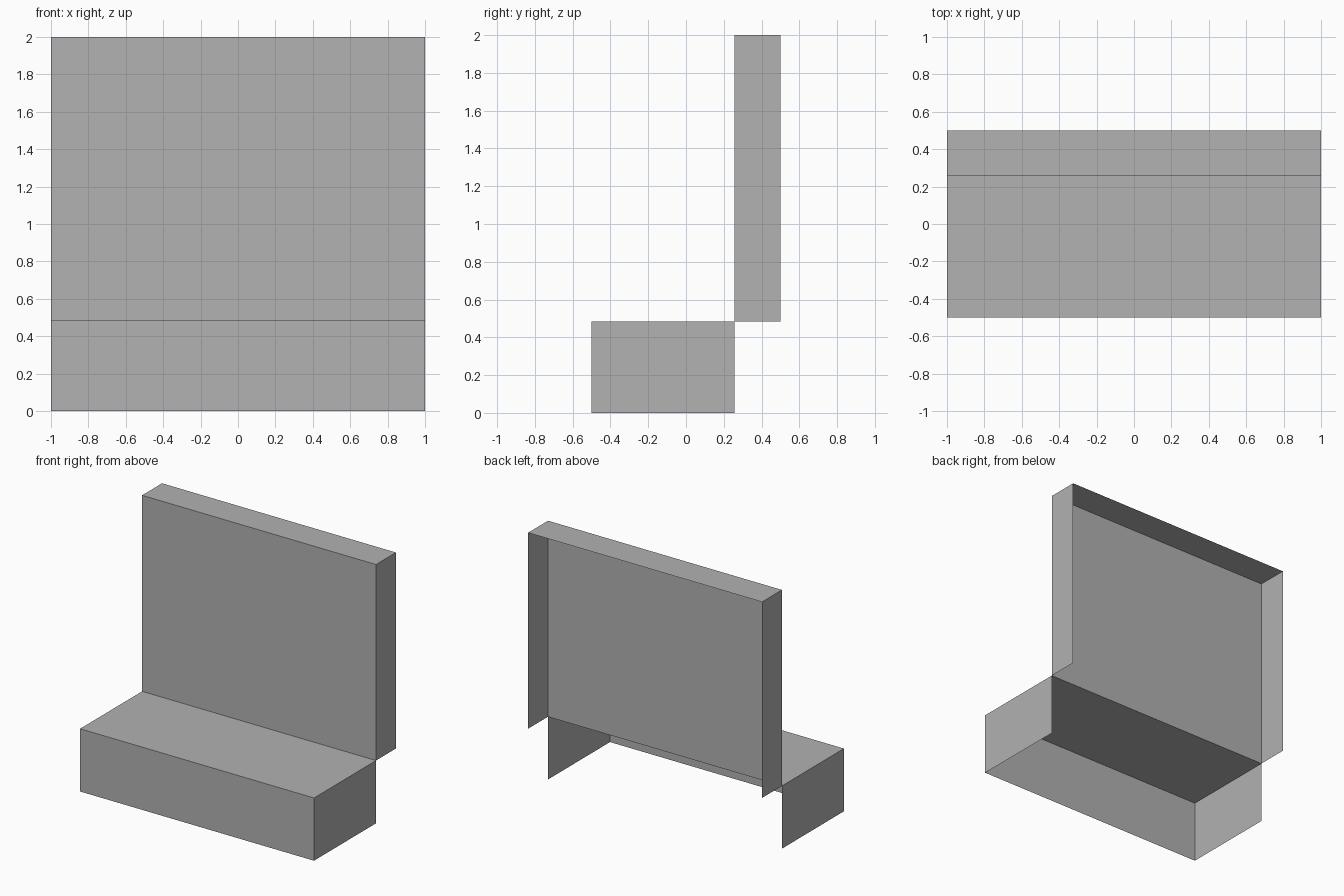
import bpy, bmesh

if "Cube" in bpy.data.objects:
    bpy.data.objects.remove(bpy.data.objects["Cube"])

grey = bpy.data.materials.new("plain grey")
grey.diffuse_color = (0.445, 0.445, 0.445, 1)
grey.use_nodes = True
grey.node_tree.nodes["Principled BSDF"].inputs["Base Color"].default_value = grey.diffuse_color


def open_box(name, y0, y1, z0, z1):
    """Thin-skinned box, 2 units wide, open underneath and behind."""
    bm = bmesh.new()
    bmesh.ops.create_cube(bm, size=2)
    for v in bm.verts:
        v.co.y = y0 if v.co.y < 0 else y1
        v.co.z = z0 if v.co.z < 0 else z1
    bm.normal_update()
    hidden = [f for f in bm.faces if f.normal.z < -0.5 or f.normal.y > 0.5]
    bmesh.ops.delete(bm, geom=hidden, context='FACES')
    mesh = bpy.data.meshes.new(name)
    bm.to_mesh(mesh)
    bm.free()
    mesh.materials.append(grey)
    obj = bpy.data.objects.new(name, mesh)
    bpy.context.collection.objects.link(obj)
    return obj


STEP_Y, STEP_Z = 0.257, 0.485

# low front block and tall rear panel meeting at the step
open_box("front_block", -0.5, STEP_Y, 0, STEP_Z)
open_box("rear_panel", STEP_Y, 0.5, STEP_Z, 2)
